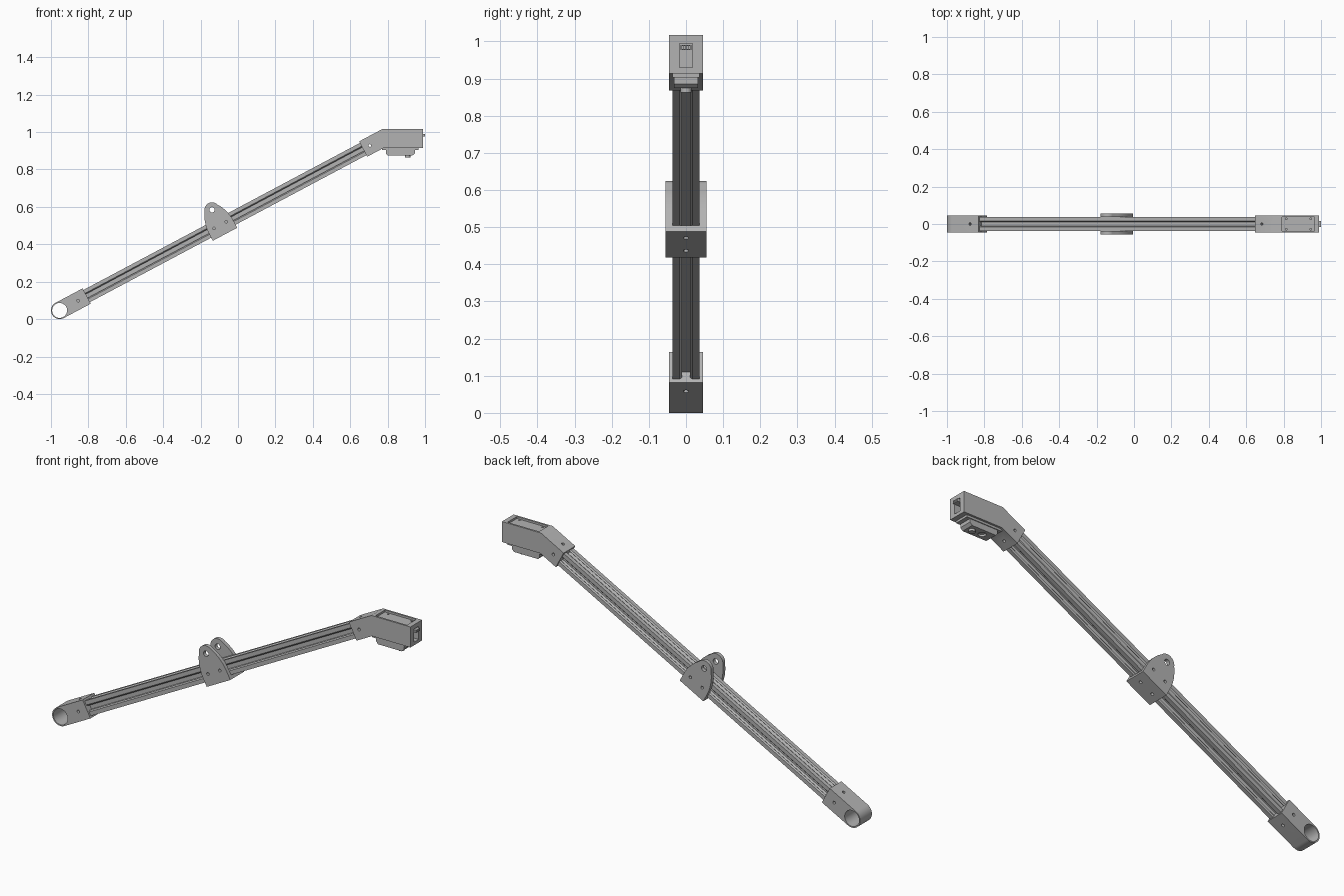
import bpy, bmesh, math
from mathutils import Matrix, Vector

if "Cube" in bpy.data.objects:
    bpy.data.objects.remove(bpy.data.objects["Cube"])

grey = bpy.data.materials.new("light grey")
grey.use_nodes = True
colour = (0.45, 0.45, 0.45, 1)
grey.diffuse_color = colour
grey.node_tree.nodes["Principled BSDF"].inputs["Base Color"].default_value = colour

R = 0.0463          # half width of the printed fittings
H = 0.037           # half width of the aluminium rail
ARM = Matrix.Translation((R - 1, 0, R)) @ Matrix.Rotation(math.radians(-28), 4, 'Y')
WORLD = Matrix.Identity(4)


def make(name, bm, matrix):
    bmesh.ops.recalc_face_normals(bm, faces=bm.faces)
    bm.transform(matrix)
    mesh = bpy.data.meshes.new(name)
    bm.to_mesh(mesh)
    bm.free()
    mesh.materials.append(grey)
    obj = bpy.data.objects.new(name, mesh)
    bpy.context.collection.objects.link(obj)
    return obj


def prism(name, points, half, matrix=WORLD):
    """Extrude an x-z outline from -half to +half along y."""
    bm = bmesh.new()
    face = bm.faces.new([bm.verts.new((x, -half, z)) for x, z in points])
    new = bmesh.ops.extrude_face_region(bm, geom=[face])["geom"]
    moved = [g for g in new if isinstance(g, bmesh.types.BMVert)]
    bmesh.ops.translate(bm, verts=moved, vec=(0, 2 * half, 0))
    return make(name, bm, matrix)


def box(name, low, high, matrix=WORLD):
    low, high = Vector(low), Vector(high)
    bm = bmesh.new()
    bmesh.ops.create_cube(bm, size=1)
    bmesh.ops.scale(bm, vec=high - low, verts=bm.verts)
    bmesh.ops.translate(bm, vec=(low + high) / 2, verts=bm.verts)
    return make(name, bm, matrix)


def rod(name, centre, radius, length, axis='Y', matrix=WORLD):
    bm = bmesh.new()
    bmesh.ops.create_cone(bm, cap_ends=True, segments=32, radius1=radius,
                          radius2=radius, depth=length)
    turn = {'X': Matrix.Rotation(math.pi / 2, 4, 'Y'),
            'Y': Matrix.Rotation(math.pi / 2, 4, 'X'), 'Z': WORLD}[axis]
    bm.transform(Matrix.Translation(centre) @ turn)
    return make(name, bm, matrix)


def cut(target, cutter):
    cutter.hide_render = True
    mod = target.modifiers.new("cut", 'BOOLEAN')
    mod.operation, mod.solver, mod.object = 'DIFFERENCE', 'EXACT', cutter
    bpy.context.view_layer.objects.active = target
    bpy.ops.object.modifier_apply(modifier=mod.name)
    bpy.data.objects.remove(cutter)


def drill(target, centre, radius=0.007, axis='Y', length=0.3, matrix=ARM):
    cut(target, rod("drill", centre, radius, length, axis, matrix))


def arc(cx, cz, radius, start, end, steps=24):
    angles = [math.radians(start + (end - start) * i / steps) for i in range(steps + 1)]
    return [(cx + radius * math.cos(a), cz + radius * math.sin(a)) for a in angles]


# Slotted rail: one quarter of the section, turned four times
quarter = [(H, -H), (H, -0.017), (0.031, -0.011), (0.030, -0.011), (0.030, -0.020),
           (0.024, -0.020), (0.015, -0.011)]
quarter += [(x, -y) for x, y in reversed(quarter[1:])]
section = []
for turn in range(4):
    c, s = [(1, 0), (0, 1), (-1, 0), (0, -1)][turn]
    section += [(x * c - y * s, x * s + y * c) for x, y in quarter]
along = Matrix.Rotation(math.radians(-90), 4, 'Z')
rail = prism("slotted_rail", section, 0.9, ARM @ Matrix.Translation((0.97, 0, 0)) @ along)

# Pivot block with rounded eye at the low end
block = prism("pivot_block", arc(0, 0, R, 90, 270) + [(0.164, -R), (0.164, R)], R, ARM)
drill(block, (0, 0, 0), 0.040)
for axis in 'YZ':
    drill(block, (0.112, 0, 0), axis=axis)

# Middle bracket: two rounded cheeks joined by a floor plate
MID, OUT = 0.972, 0.0555
side = [(0.074, -OUT), (0.074, 0.0), (0.070, 0.030), (0.063, 0.056), (0.052, 0.082)]
outline = side + arc(0, 0.0925, 0.040, 18, 162) + [(-x, z) for x, z in reversed(side)]
bracket = prism("hinge_bracket", outline, OUT, ARM @ Matrix.Translation((MID, 0, 0)))
cut(bracket, box("channel", (MID - 0.2, -H, -H), (MID + 0.2, H, 0.3), ARM))
drill(bracket, (MID, 0, 0.0925), 0.014)
for u in (MID - H, MID + H):
    drill(bracket, (u, 0, 0))
    drill(bracket, (u, 0, -OUT), axis='Z', length=0.1)

# Bent head housing at the high end
start = 1.838
upper, lower = [ARM @ Vector((start, 0, v)) for v in (R, -R)]
TOP, BASE, END = 1.017, 0.914, 0.99
slope = math.tan(math.radians(28))
head = prism("head_housing", [
    (upper.x, upper.z), (upper.x + (TOP - upper.z) / slope, TOP), (END, TOP),
    (END, BASE), (lower.x + (BASE - lower.z) / slope, BASE), (lower.x, lower.z)], R)
for axis in 'YZ':
    drill(head, (start + 0.04, 0, 0), axis=axis, length=0.2)
cut(head, box("lid_recess", (0.79, -H, TOP - 0.010), (0.965, H, TOP + 0.1)))
cut(head, box("end_window", (0.93, -0.018, 0.930), (1.1, 0.018, 0.995)))
for x in (0.815, 0.945):
    for y in (-0.028, 0.028):
        drill(head, (x, y, TOP), 0.005, 'Z', 0.05, WORLD)

# Plug in the end window
plug = box("plug", (0.92, -0.015, 0.977), (1.0, 0.015, 0.991))
for y in (-0.009, -0.003, 0.003, 0.009):
    cut(plug, box("slot", (0.985, y - 0.002, 0.980), (1.1, y + 0.002, 0.988)))

# Sensor pod hanging under the head
box("pod_flange", (0.77, -0.036, 0.903), (0.965, 0.036, 0.916))
pod = prism("sensor_pod", [(0.79, 0.905), (0.945, 0.905), (0.945, 0.886),
                           (0.932, 0.874), (0.80, 0.874), (0.79, 0.886)], 0.032)
drill(pod, (0.85, 0, 0.874), 0.018, 'Z', 0.02, WORLD)
rod("pod_button", (0.907, 0, 0.871), 0.015, 0.016, 'Z')

# Smooth the rounded parts, keep edges crisp
for obj in bpy.context.view_layer.objects:
    obj.select_set(obj.type == 'MESH')
bpy.context.view_layer.objects.active = rail
bpy.ops.object.shade_smooth_by_angle(angle=math.radians(30))
